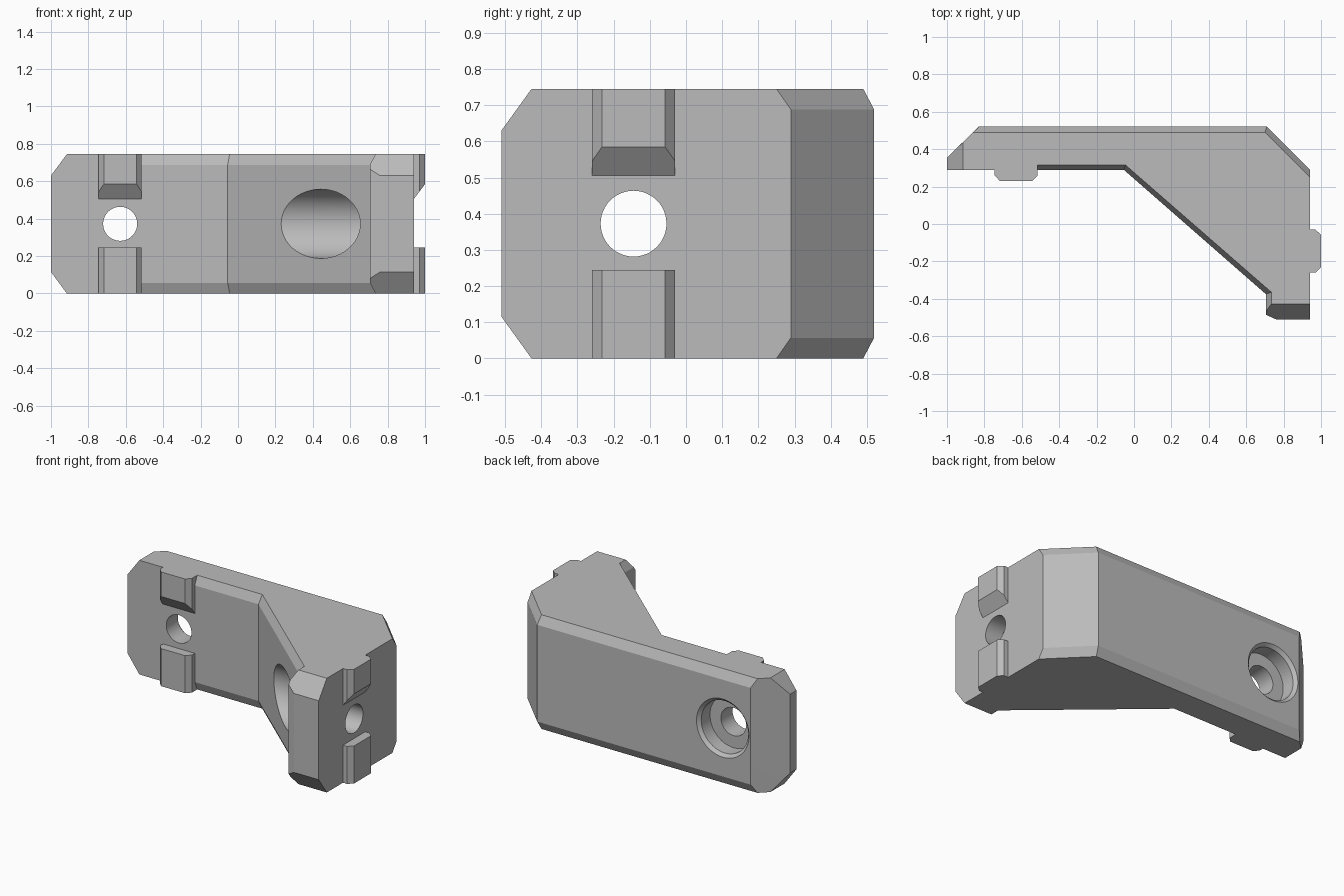
import bpy, bmesh
from math import radians
from mathutils import Matrix, Vector

if "Cube" in bpy.data.objects:
    bpy.data.objects.remove(bpy.data.objects["Cube"])

H, MID = 0.745, 0.3725
grey = bpy.data.materials.new("light_grey")
grey.use_nodes = True
color = (0.5, 0.5, 0.5, 1)
grey.diffuse_color = color
grey.node_tree.nodes["Principled BSDF"].inputs["Base Color"].default_value = color


def finish(bm, name):
    bmesh.ops.recalc_face_normals(bm, faces=bm.faces)
    mesh = bpy.data.meshes.new(name)
    bm.to_mesh(mesh)
    bm.free()
    obj = bpy.data.objects.new(name, mesh)
    mesh.materials.append(grey)
    bpy.context.collection.objects.link(obj)
    return obj


def loft(rings):
    """Skin a stack of equal-length rings and cap both ends."""
    bm = bmesh.new()
    loops = [[bm.verts.new(p) for p in ring] for ring in rings]
    n = len(loops[0])
    for a, b in zip(loops, loops[1:]):
        for i in range(n):
            j = (i + 1) % n
            bm.faces.new((a[i], a[j], b[j], b[i]))
    bm.faces.new(loops[0][::-1])
    bm.faces.new(loops[-1])
    return bm


# Bracket body: full outline at mid height, drawn in at top and bottom
full = [(-1, .29), (-.52, .29), (-.515, .29), (-.055, .29), (.705, -.375), (.705, -.485),
        (.76, -.51), (.94, -.51), (.94, .29), (.71, .52), (-.83, .52), (-1, .355)]
drawn_in = [(-1, .29), (-.52, .29), (-.515, .315), (-.045, .315), (.735, -.365), (.735, -.498),
            (.76, -.51), (.94, -.51), (.94, .25), (.70, .49), (-.86, .49), (-1, .355)]
layers = [(0, drawn_in), (.057, full), (H - .057, full), (H, drawn_in)]
bm = loft([[(x, y, z) for x, y in outline] for z, outline in layers])

# Cut the corners off both free ends
for side in (-1, 1):
    z = MID + side * (MID - .115)
    for point, normal in (((-1, 0, z), (-.115, 0, side * .085)),
                          ((0, -.51, z), (0, -.115, side * .083))):
        cut = bmesh.ops.bisect_plane(bm, geom=bm.verts[:] + bm.edges[:] + bm.faces[:],
                                     plane_co=point, plane_no=Vector(normal).normalized(),
                                     clear_outer=True)
        edges = [e for e in cut["geom_cut"] if isinstance(e, bmesh.types.BMEdge)]
        bmesh.ops.contextual_create(bm, geom=edges)
body = finish(bm, "bracket_body")


# Screw holes with counterbores
def drill(name, start, axis, steps):
    """Subtract stepped round hole; steps are (distance along axis, radius)."""
    turn = Matrix.Translation(start) @ Vector(axis).to_track_quat("Z", "Y").to_matrix().to_4x4()
    rings = []
    for d, r in steps:
        rings.append([turn @ (Matrix.Rotation(radians(i * 7.5), 3, "Z") @ Vector((r, 0, d)))
                      for i in range(48)])
    cutter = finish(loft(rings), name)
    cutter.hide_render = True
    mod = body.modifiers.new(name, "BOOLEAN")
    mod.operation, mod.solver, mod.object = "DIFFERENCE", "EXACT", cutter
    bpy.context.view_layer.objects.active = body
    bpy.ops.object.modifier_apply(modifier=name)
    bpy.data.objects.remove(cutter)


drill("back_hole", (-.63, .52, MID), (0, -1, 0),
      [(-.02, .21), (.02, .17), (.11, .17), (.11, .091), (.4, .091)])
drill("side_hole", (.94, -.145, MID), (-1, 0, 0),
      [(-.1, .091), (.12, .091), (.12, .185), (1.2, .185)])

for obj in bpy.context.selected_objects:
    obj.select_set(False)
body.select_set(True)
bpy.context.view_layer.objects.active = body
bpy.ops.object.shade_smooth_by_angle(angle=radians(20))


# Locating tabs: lower has a flat end, upper has a sloped end
def tab(name, place, upper):
    section = [(-.115, -.03), (-.115, .03), (-.087, .06), (.087, .06), (.115, .03), (.115, -.03)]

    def inner_end(d):
        return .505 + d * 4 / 3 if upper else .245

    outer = H if upper else 0
    finish(loft([[place(u, d, inner_end(d)) for u, d in section],
                 [place(u, d, outer) for u, d in section]]), name)


for label, place in (("front", lambda u, d, z: (-.63 + u, .29 - d, z)),
                     ("side", lambda u, d, z: (.94 + d, -.145 + u, z))):
    tab("lower_" + label + "_tab", place, False)
    tab("upper_" + label + "_tab", place, True)
